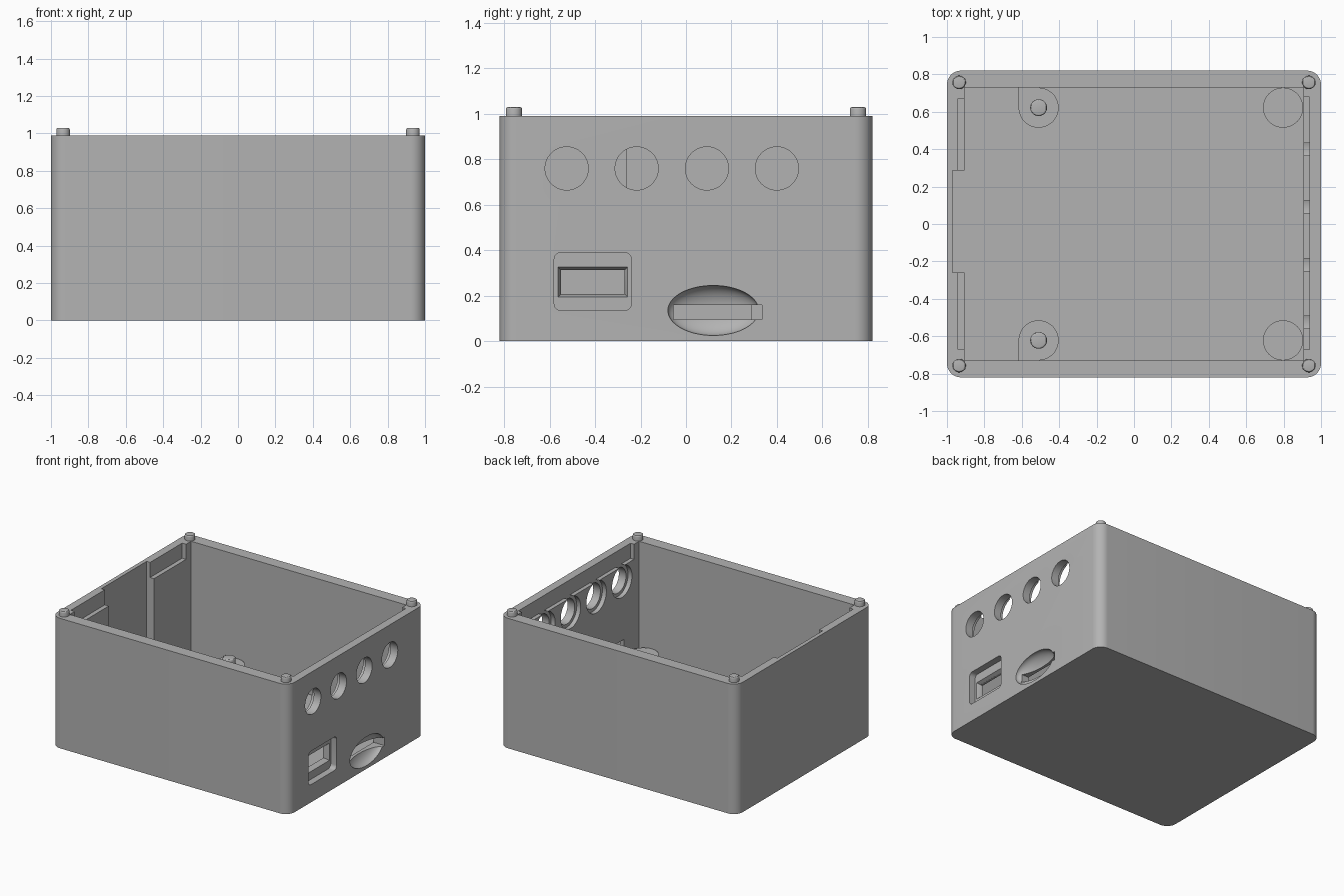
import bpy, bmesh, math
from mathutils import Matrix, Vector

if "Cube" in bpy.data.objects:
    bpy.data.objects.remove(bpy.data.objects["Cube"])

grey = bpy.data.materials.new("light_grey")
grey.diffuse_color = (0.45, 0.45, 0.45, 1)
grey.use_nodes = True
grey.node_tree.nodes["Principled BSDF"].inputs["Base Color"].default_value = grey.diffuse_color


def finish(name, bm):
    bmesh.ops.recalc_face_normals(bm, faces=bm.faces)
    me = bpy.data.meshes.new(name)
    bm.to_mesh(me)
    bm.free()
    ob = bpy.data.objects.new(name, me)
    bpy.context.collection.objects.link(ob)
    me.materials.append(grey)
    return ob


def box(name, x0, x1, y0, y1, z0, z1, radius=0, axis=2, segs=10):
    """Box whose edges along one axis may be rounded."""
    bm = bmesh.new()
    bmesh.ops.create_cube(bm, size=1)
    for v in bm.verts:
        v.co = ((x0 + x1) / 2 + v.co.x * (x1 - x0),
                (y0 + y1) / 2 + v.co.y * (y1 - y0),
                (z0 + z1) / 2 + v.co.z * (z1 - z0))
    if radius:
        edges = [e for e in bm.edges
                 if abs((e.verts[0].co - e.verts[1].co).normalized()[axis]) > 0.9]
        bmesh.ops.bevel(bm, geom=edges, offset=radius, segments=segs,
                        profile=0.5, affect='EDGES')
    return finish(name, bm)


def cylinder(name, centre, radius, depth, axis='Z', top_bevel=0):
    bm = bmesh.new()
    bmesh.ops.create_cone(bm, cap_ends=True, segments=48, radius1=radius,
                          radius2=radius, depth=depth)
    if top_bevel:
        edges = [e for e in bm.edges if all(v.co.z > 0 for v in e.verts)]
        bmesh.ops.bevel(bm, geom=edges, offset=top_bevel, segments=3,
                        profile=0.5, affect='EDGES')
    if axis == 'X':
        bmesh.ops.rotate(bm, verts=bm.verts, matrix=Matrix.Rotation(math.pi / 2, 3, 'Y'))
    bmesh.ops.translate(bm, verts=bm.verts, vec=Vector(centre))
    return finish(name, bm)


# Rounded case with hollow interior
case = box("case", -1, 1, -0.82, 0.82, 0, 0.99, radius=0.075)
cutters = [box("interior_cut", -0.907, 0.907, -0.73, 0.73, 0.09, 1.2)]

# Left wall: full-height recess and a shallow pocket along the rim
cutters.append(box("left_recess_cut", -0.97, -0.85, -0.26, 0.285, 0.09, 1.2))
cutters.append(box("left_rim_cut", -0.94, -0.85, -0.67, 0.67, 0.875, 1.2))
# Right wall: shallow pocket along the rim
cutters.append(box("right_rim_cut", 0.85, 0.937, -0.67, 0.68, 0.875, 1.2))

# Four round ports, wider on the inside
for y in (-0.525, -0.217, 0.092, 0.4):
    cutters.append(cylinder("port_cut", (0.95, y, 0.76), 0.095, 0.3, 'X'))
    cutters.append(cylinder("port_inner_cut", (0.895, y, 0.76), 0.12, 0.09, 'X'))

# Rounded socket recess with a flared opening through the wall
cutters.append(box("socket_recess_cut", 0.95, 1.1, -0.58, -0.24, 0.135, 0.39, 0.03, 0, 6))
cutters.append(box("socket_opening_cut", 0.8, 1.1, -0.55, -0.27, 0.207, 0.312))
bm = bmesh.new()
bmesh.ops.create_cube(bm, size=1)
for v in bm.verts:
    outer = v.co.x > 0
    grow = 0.018 if outer else 0
    v.co = (0.96 if outer else 0.925,
            -0.41 + math.copysign(0.14 + grow, v.co.y),
            0.26 + math.copysign(0.0525 + grow, v.co.z))
cutters.append(finish("socket_flare_cut", bm))

# Finger scoop and card slot
bm = bmesh.new()
bmesh.ops.create_uvsphere(bm, u_segments=48, v_segments=32, radius=1)
for v in bm.verts:
    v.co = (1.0 + v.co.x * 0.075, 0.12 + v.co.y * 0.2, 0.135 + v.co.z * 0.11)
cutters.append(finish("scoop_cut", bm))
cutters.append(box("card_slot_cut", 0.8, 1.1, -0.055, 0.335, 0.095, 0.16))

for c in cutters:
    c.hide_render = True
    c.hide_viewport = True
    mod = case.modifiers.new(c.name, 'BOOLEAN')
    mod.operation = 'DIFFERENCE'
    mod.solver = 'EXACT'
    mod.object = c

# Apply the cuts and remove the cutters
deps = bpy.context.evaluated_depsgraph_get()
case_mesh = bpy.data.meshes.new_from_object(case.evaluated_get(deps))
case.modifiers.clear()
case.data = case_mesh
for c in cutters:
    bpy.data.objects.remove(c)
smooth = [case]

for s in (-1, 1):
    # Lid pegs on the rim corners
    for x in (-0.935, 0.935):
        smooth.append(cylinder("lid_peg", (x, s * 0.757, 1.005), 0.036, 0.05, top_bevel=0.01))
    # Board standoffs, the left pair with locating pins and a wall web
    for x in (-0.51, 0.797):
        smooth.append(cylinder("standoff", (x, s * 0.622, 0.142), 0.107, 0.116))
    smooth.append(cylinder("locating_pin", (-0.51, s * 0.622, 0.22), 0.045, 0.07, top_bevel=0.01))
    y0, y1 = sorted((s * 0.622, s * 0.735))
    box("standoff_web", -0.617, -0.51, y0, y1, 0.085, 0.2)

# Smooth the curved faces, keep edges sharp
bpy.ops.object.select_all(action='DESELECT')
for ob in smooth:
    ob.select_set(True)
bpy.context.view_layer.objects.active = case
bpy.ops.object.shade_smooth_by_angle(angle=math.radians(30))
